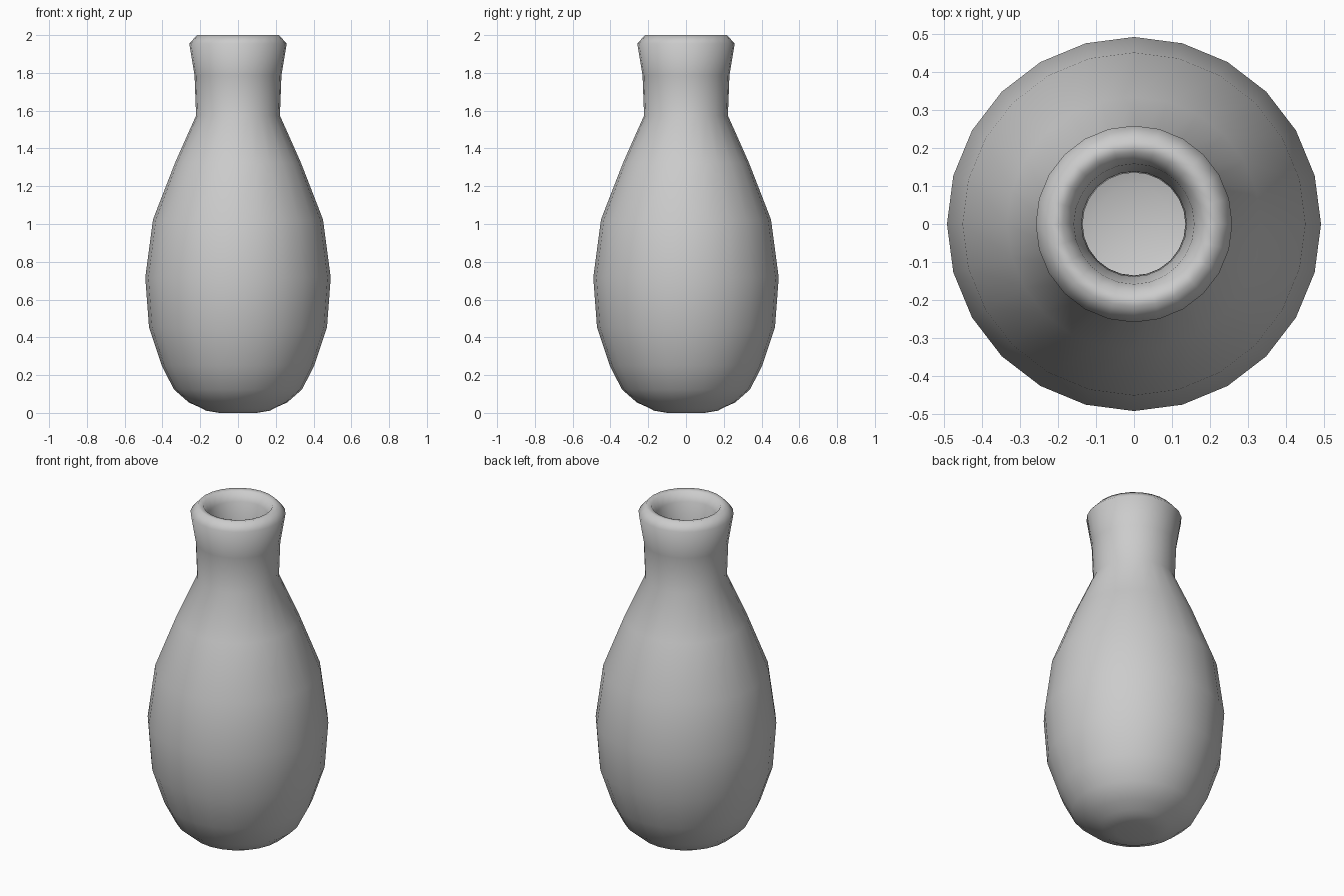
import bpy, bmesh
from math import radians, cos, sin, pi

if "Cube" in bpy.data.objects:
    bpy.data.objects.remove(bpy.data.objects["Cube"])

SIDES = 24

# Outer wall, from base centre up to the lip (radius, height)
outer = [(0, 0.002), (0.10, 0.0), (0.17, 0.012), (0.195, 0.026), (0.26, 0.055),
         (0.339, 0.124), (0.404, 0.251), (0.471, 0.452), (0.491, 0.717),
         (0.45, 1.024), (0.333, 1.325), (0.222, 1.574), (0.23, 1.786),
         (0.258, 1.955), (0.217, 2.0)]
# Lip, narrow throat and hollow belly, back down to the inside floor
inner = [(0.187, 1.995), (0.158, 1.945), (0.138, 1.79), (0.135, 1.60),
         (0.25, 1.29), (0.362, 1.0), (0.402, 0.717), (0.384, 0.46),
         (0.325, 0.29), (0.27, 0.19), (0.20, 0.13), (0.10, 0.097), (0, 0.09)]


def lathe(name, profile, sides):
    """Revolve a profile about z; points on the axis become poles."""
    bm = bmesh.new()
    rings = []
    for r, z in profile:
        if r == 0:
            rings.append([bm.verts.new((0, 0, z))] * sides)
        else:
            rings.append([bm.verts.new((r * cos(2 * pi * i / sides),
                                        r * sin(2 * pi * i / sides), z))
                          for i in range(sides)])
    for a, b in zip(rings, rings[1:]):
        for i in range(sides):
            j = (i + 1) % sides
            bm.faces.new(dict.fromkeys((a[i], a[j], b[j], b[i])))
    bmesh.ops.recalc_face_normals(bm, faces=bm.faces)
    mesh = bpy.data.meshes.new(name)
    bm.to_mesh(mesh)
    bm.free()
    obj = bpy.data.objects.new(name, mesh)
    bpy.context.collection.objects.link(obj)
    return obj


# Hollow vase with smooth walls
vase = lathe("vase", outer + inner, SIDES)
bpy.context.view_layer.objects.active = vase
vase.select_set(True)
bpy.ops.object.shade_smooth_by_angle(angle=radians(75))
